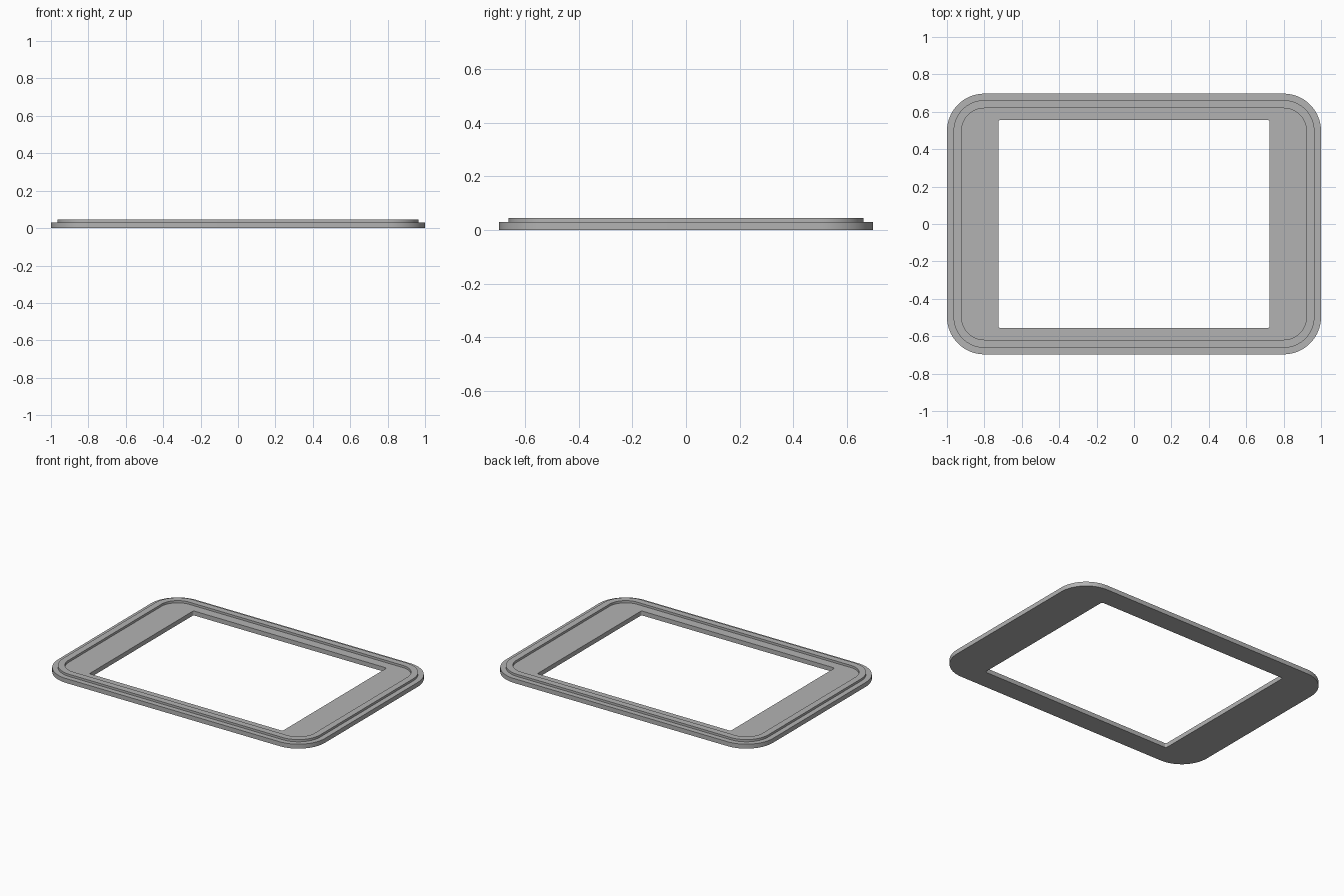
import bpy
import bmesh
import math

cube = bpy.data.objects.get("Cube")
if cube:
    bpy.data.objects.remove(cube, do_unlink=True)

# Single grey material
grey = bpy.data.materials.new("plain grey")
grey.use_nodes = True
colour = (0.45, 0.45, 0.45, 1.0)
grey.diffuse_color = colour
grey.node_tree.nodes["Principled BSDF"].inputs["Base Color"].default_value = colour

SEGMENTS = 16  # steps per rounded corner


def rounded_ring(bm, half_x, half_y, radius, z):
    """Add a rounded rectangle of vertices, counter-clockwise."""
    ring = []
    for i, (sx, sy) in enumerate([(1, 1), (-1, 1), (-1, -1), (1, -1)]):
        for k in range(SEGMENTS + 1):
            a = math.radians(90 * (i + k / SEGMENTS))
            ring.append(bm.verts.new((sx * (half_x - radius) + radius * math.cos(a),
                                      sy * (half_y - radius) + radius * math.sin(a), z)))
    return ring


# Cross-section walked around the frame: half width, half depth, corner radius, height
outer = (1.0, 0.697, 0.20)
rim_outer = (0.965, 0.662, 0.165)
rim_inner = (0.922, 0.619, 0.122)
opening = (0.724, 0.557, 0.012)
BASE, STEP, TOP = 0.0, 0.03, 0.045
section = [(outer, BASE), (outer, STEP), (rim_outer, STEP), (rim_outer, TOP),
           (rim_inner, TOP), (rim_inner, STEP), (opening, STEP), (opening, BASE)]

# Bridge each ring to the next, closing back to the first
bm = bmesh.new()
rings = [rounded_ring(bm, *shape, z) for shape, z in section]
for i, ring in enumerate(rings):
    nxt = rings[(i + 1) % len(rings)]
    n = len(ring)
    for j in range(n):
        k = (j + 1) % n
        bm.faces.new((ring[j], ring[k], nxt[k], nxt[j]))
bmesh.ops.recalc_face_normals(bm, faces=bm.faces)

mesh = bpy.data.meshes.new("bezel_frame")
bm.to_mesh(mesh)
bm.free()
mesh.materials.append(grey)
frame = bpy.data.objects.new("bezel_frame", mesh)
bpy.context.collection.objects.link(frame)

# Smooth corners, crisp steps
bpy.ops.object.select_all(action='DESELECT')
frame.select_set(True)
bpy.context.view_layer.objects.active = frame
bpy.ops.object.shade_smooth_by_angle(angle=math.radians(30))
